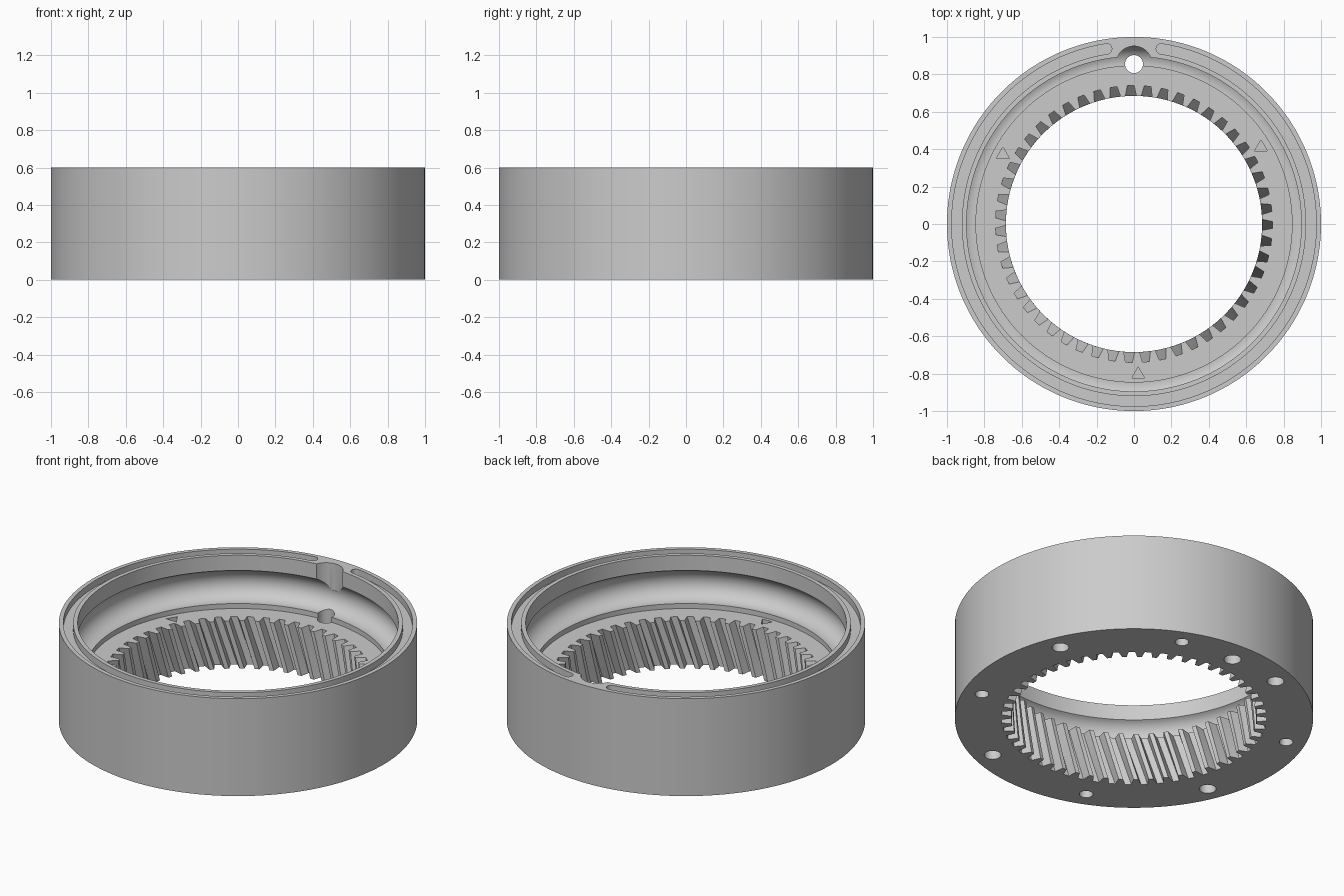
import bpy, bmesh
from math import sin, cos, pi, radians, sqrt, acos

if "Cube" in bpy.data.objects:
    bpy.data.objects.remove(bpy.data.objects["Cube"])

TEETH = 51
SEG = TEETH * 4
PITCH = 2 * pi / TEETH
HEIGHT, DECK = 0.6, 0.295
RACE_R, RACE_Z, BALL_R = 0.855, 0.42, 0.095

grey = bpy.data.materials.new("plain grey")
grey.use_nodes = True
grey.diffuse_color = (0.6, 0.6, 0.6, 1)
grey.node_tree.nodes["Principled BSDF"].inputs["Base Color"].default_value = (0.6, 0.6, 0.6, 1)


def polar(r, a, z):
    return (r * cos(a), r * sin(a), z)


def loft(name, rings, closed=False):
    """Skin a list of equal rings; closed joins last to first, otherwise caps."""
    bm = bmesh.new()
    loops = [[bm.verts.new(p) for p in ring] for ring in rings]
    pairs = list(zip(loops, loops[1:]))
    if closed:
        pairs.append((loops[-1], loops[0]))
    else:
        bm.faces.new(loops[0])
        bm.faces.new(loops[-1])
    n = len(loops[0])
    for a, b in pairs:
        for i in range(n):
            j = (i + 1) % n
            bm.faces.new((a[i], a[j], b[j], b[i]))
    bmesh.ops.recalc_face_normals(bm, faces=bm.faces)
    if bm.calc_volume(signed=True) < 0:
        bmesh.ops.reverse_faces(bm, faces=bm.faces)
    mesh = bpy.data.meshes.new(name)
    bm.to_mesh(mesh)
    bm.free()
    obj = bpy.data.objects.new(name, mesh)
    bpy.context.collection.objects.link(obj)
    mesh.materials.append(grey)
    return obj


def prism(name, x, y, r, z0, z1, sides=48, turn=0.0):
    def ring(z):
        return [(x + r * cos(turn + 2 * pi * i / sides),
                 y + r * sin(turn + 2 * pi * i / sides), z) for i in range(sides)]
    return loft(name, [ring(z0), ring(z1)])


# Helical internal teeth, twisting by exactly one pitch from base to deck
PHASE = radians(91.4)
TOOTH = [(-0.35, 0.685), (-0.2, 0.74), (0.2, 0.74), (0.35, 0.685)]


def gear_ring(z):
    start = PHASE - PITCH * (1 - z / DECK)
    return [polar(r, start + (k + f) * PITCH, z) for k in range(TEETH) for f, r in TOOTH]


def circle(r, z, shift=0.0):
    start = PHASE - (shift + 0.375) * PITCH
    return [polar(r, start + i * PITCH / 4, z) for i in range(SEG)]


# Housing: gear bore, deck, undercut ball race, lip and outer wall
rings = [gear_ring(DECK * i / 8) for i in range(9)]
rings.append(circle(0.845, DECK))
a0 = -acos((0.845 - RACE_R) / BALL_R)
a1 = acos((0.895 - RACE_R) / BALL_R)
for i in range(21):
    a = a0 + (a1 - a0) * i / 20
    rings.append(circle(RACE_R + BALL_R * cos(a), RACE_Z + BALL_R * sin(a)))
rings += [circle(0.895, HEIGHT), circle(1, HEIGHT, 1), circle(1, 0, 1)]
housing = loft("ring_gear_housing", rings, closed=True)

cutters = []

# Seal groove in the top rim, with rounded ends either side of the filling notch
mid, half = 0.9475, 0.0275
tip = radians(7.2)
span = 2 * pi - 2 * tip
cap = half / mid
inset = [cap * (1 - cos(pi / 2 * i / 8)) for i in range(9)]
inset[0] = cap * 0.004
steps = 180
angles = inset + [cap + (span - 2 * cap) * i / steps for i in range(1, steps)]
angles += [span - t for t in reversed(inset)]
sections = []
for t in angles:
    d = max(0, cap - min(t, span - t)) / cap
    w = half * sqrt(max(0, 1 - d * d))
    a = pi / 2 + tip + t
    sections.append([polar(mid - w, a, 0.56), polar(mid + w, a, 0.56),
                     polar(mid + w, a, 0.65), polar(mid - w, a, 0.65)])
cutters.append(loft("seal_groove_cutter", sections))

# Ball filling notch and the drain hole beneath it
cutters.append(prism("filling_notch_cutter", 0, RACE_R, 0.096, 0.435, 0.7, 64))
cutters.append(prism("drain_hole_cutter", 0, RACE_R, 0.048, -0.1, 0.41))

# Blind mounting holes in the base, alternating large and small
for k in range(8):
    x, y, _ = polar(0.89, radians(22.5 + 45 * k), 0)
    cutters.append(prism("mounting_hole_cutter", x, y, 0.038 if k % 2 else 0.047, -0.1, 0.2))

# Engraved triangular alignment marks on the deck
for k in range(3):
    x, y, _ = polar(0.797, radians(31.6 + 120 * k), 0)
    cutters.append(prism("alignment_mark_cutter", x, y - 0.008, 0.04, DECK - 0.03, DECK + 0.02, 3, pi / 2))

bpy.ops.object.select_all(action='DESELECT')
bpy.context.view_layer.objects.active = housing
housing.select_set(True)
for cutter in cutters:
    cutter.hide_render = True
    mod = housing.modifiers.new("cut", 'BOOLEAN')
    mod.operation = 'DIFFERENCE'
    mod.solver = 'EXACT'
    mod.object = cutter
    bpy.ops.object.modifier_apply(modifier=mod.name)
    bpy.data.objects.remove(cutter)

bpy.ops.object.shade_smooth_by_angle(angle=radians(25))
